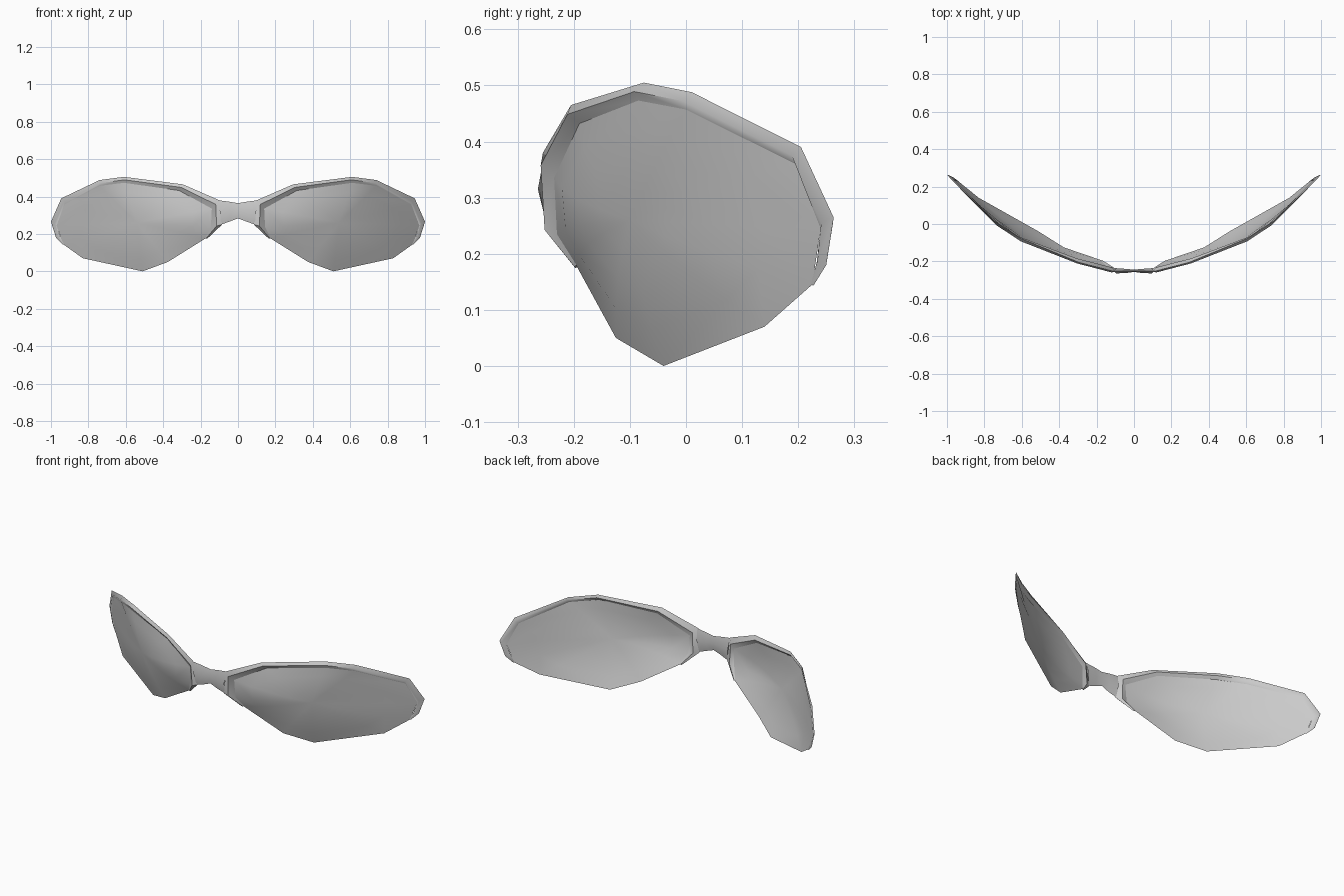
import bpy
import bmesh
from mathutils import Vector

cube = bpy.data.objects.get("Cube")
if cube:
    bpy.data.objects.remove(cube, do_unlink=True)

grey = bpy.data.materials.new("plain_grey")
grey.use_nodes = True
colour = (0.6, 0.6, 0.6, 1)
grey.diffuse_color = colour
grey.node_tree.nodes["Principled BSDF"].inputs["Base Color"].default_value = colour


def finish(bm, name, angle):
    """Turn a half into a mirrored, smooth shaded object."""
    bmesh.ops.recalc_face_normals(bm, faces=bm.faces)
    mesh = bpy.data.meshes.new(name)
    bm.to_mesh(mesh)
    bm.free()
    mesh.materials.append(grey)
    obj = bpy.data.objects.new(name, mesh)
    bpy.context.collection.objects.link(obj)
    bpy.ops.object.select_all(action="DESELECT")
    obj.select_set(True)
    bpy.context.view_layer.objects.active = obj
    bpy.ops.object.shade_smooth_by_angle(angle=angle)
    mirror = obj.modifiers.new("mirror", "MIRROR")
    mirror.merge_threshold = 0.0005
    return obj


def loft(bm, sections, closed_ends=True):
    """Skin four-sided sections: outer edge, front ridge, inner edge, back ridge."""
    rings = []
    for outer, inner, thick in sections:
        a, b = Vector(outer), Vector(inner)
        mid = (a + b) / 2
        push = Vector((-0.5 * min(1, abs(mid.x)), -0.9, 0)).normalized() * thick
        rings.append([bm.verts.new(p) for p in (a, mid + push, b, mid - push)])
    for r, s in zip(rings, rings[1:]):
        for i in range(4):
            j = (i + 1) % 4
            bm.faces.new((r[i], r[j], s[j], s[i]))
    if closed_ends:
        bm.faces.new(rings[0])
        bm.faces.new(rings[-1])


# Lens: curved sheet built as rings shrinking to a bulged centre
rim = [(0.14, -0.235, 0.335), (0.145, -0.23, 0.235), (0.17, -0.195, 0.178),
       (0.375, -0.125, 0.05), (0.51, -0.04, 0), (0.83, 0.14, 0.07),
       (0.935, 0.225, 0.145), (0.97, 0.24, 0.245), (0.925, 0.195, 0.36),
       (0.74, 0, 0.457), (0.61, -0.085, 0.473), (0.315, -0.19, 0.432)]
centre = Vector((0.54, -0.1, 0.26))
bm = bmesh.new()
rings = []
for t in (1, 0.75, 0.5, 0.25):
    ring = []
    for p in rim:
        d = Vector(p) - centre
        tilt = 0.57 * d.x - 0.17 * d.z
        y = tilt * t + (d.y - tilt) * t * t
        ring.append(bm.verts.new(centre + Vector((d.x * t, y, d.z * t))))
    rings.append(ring)
hub = bm.verts.new(centre)
n = len(rim)
for i in range(n):
    j = (i + 1) % n
    for r, s in zip(rings, rings[1:]):
        bm.faces.new((r[i], r[j], s[j], s[i]))
    bm.faces.new((rings[-1][i], rings[-1][j], hub))
finish(bm, "lenses", 1.0)

# Brow frame: tapered rail from the nose, over the lens, to the outer corner
bm = bmesh.new()
loft(bm, [
    ((0.165, -0.197, 0.174), (0.175, -0.195, 0.18), 0.003),
    ((0.085, -0.25, 0.25), rim[1], 0.012),
    ((0.1, -0.255, 0.38), rim[0], 0.014),
    ((0.295, -0.205, 0.465), rim[11], 0.014),
    ((0.61, -0.075, 0.505), rim[10], 0.013),
    ((0.74, 0.01, 0.488), rim[9], 0.013),
    ((0.945, 0.205, 0.39), rim[8], 0.013),
    ((1.0, 0.263, 0.265), rim[7], 0.012),
    ((0.973, 0.25, 0.18), (0.95, 0.233, 0.185), 0.008),
    ((0.937, 0.227, 0.143), (0.933, 0.223, 0.147), 0.002),
])
finish(bm, "brow_frame", 0.7)

# Nose bridge: strap pinched thin at the middle
bm = bmesh.new()
loft(bm, [
    ((0, -0.25, 0.364), (0, -0.25, 0.283), 0.006),
    ((0.045, -0.25, 0.372), (0.04, -0.252, 0.268), 0.011),
    ((0.105, -0.252, 0.38), (0.09, -0.248, 0.25), 0.014),
], closed_ends=False)
finish(bm, "nose_bridge", 0.8)
